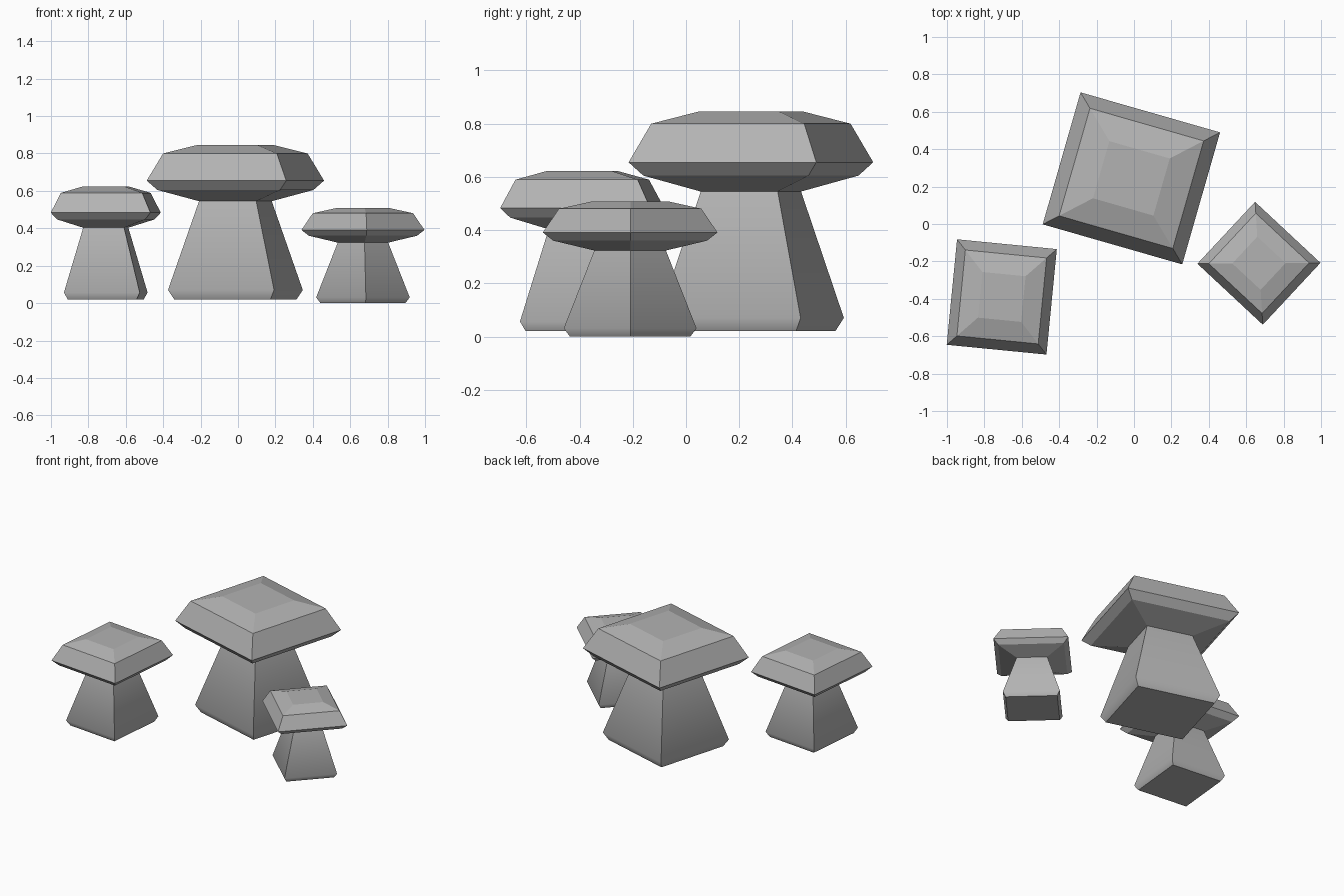
import bpy, bmesh
from math import radians

if "Cube" in bpy.data.objects:
    bpy.data.objects.remove(bpy.data.objects["Cube"])

W, D = 0.388, 0.367  # half width and half depth of the widest cap ring

# (relative ring size, height) from the ground up
STEM = [(0.69, 0.0), (0.76, 0.05), (0.41, 0.525)]
CAP = [(0.41, 0.525), (0.88, 0.585), (1.0, 0.635), (0.815, 0.78), (0.433, 0.825)]

stone = bpy.data.materials.new("dark_grey_stone")
stone.diffuse_color = (0.45, 0.45, 0.45, 1)
stone.use_nodes = True
stone.node_tree.nodes["Principled BSDF"].inputs["Base Color"].default_value = stone.diffuse_color


def loft(name, rings, loc, angle, size, close_bottom=False, close_top=False):
    """Stack square rings and bridge them with quads."""
    bm = bmesh.new()
    loops = [[bm.verts.new((sx * W * s, sy * D * s, z))
              for sx, sy in ((-1, -1), (1, -1), (1, 1), (-1, 1))] for s, z in rings]
    for a, b in zip(loops, loops[1:]):
        for i in range(4):
            j = (i + 1) % 4
            bm.faces.new((a[i], a[j], b[j], b[i]))
    if close_bottom:
        bm.faces.new(loops[0][::-1])
    if close_top:
        bm.faces.new(loops[-1])
    mesh = bpy.data.meshes.new(name)
    bm.to_mesh(mesh)
    bm.free()
    mesh.materials.append(stone)
    ob = bpy.data.objects.new(name, mesh)
    bpy.context.collection.objects.link(ob)
    ob.location = loc
    ob.rotation_euler.z = radians(angle)
    ob.scale = (size,) * 3
    return ob


# Three mushrooms: one shape, turned and scaled; faceted caps, softened stem foot
for label, loc, angle, size in (
        ("large", (-0.014, 0.244, 0.02), -16, 1.0),
        ("medium", (-0.707, -0.39, 0.02), 84.4, 0.73),
        ("small", (0.668, -0.21, 0.0), -43, 0.616)):
    stem = loft(label + "_mushroom_stem", STEM, loc, angle, size, close_bottom=True)
    bpy.ops.object.select_all(action='DESELECT')
    stem.select_set(True)
    bpy.context.view_layer.objects.active = stem
    bpy.ops.object.shade_smooth_by_angle(angle=radians(55))
    loft(label + "_mushroom_cap", CAP, loc, angle, size, close_top=True)
